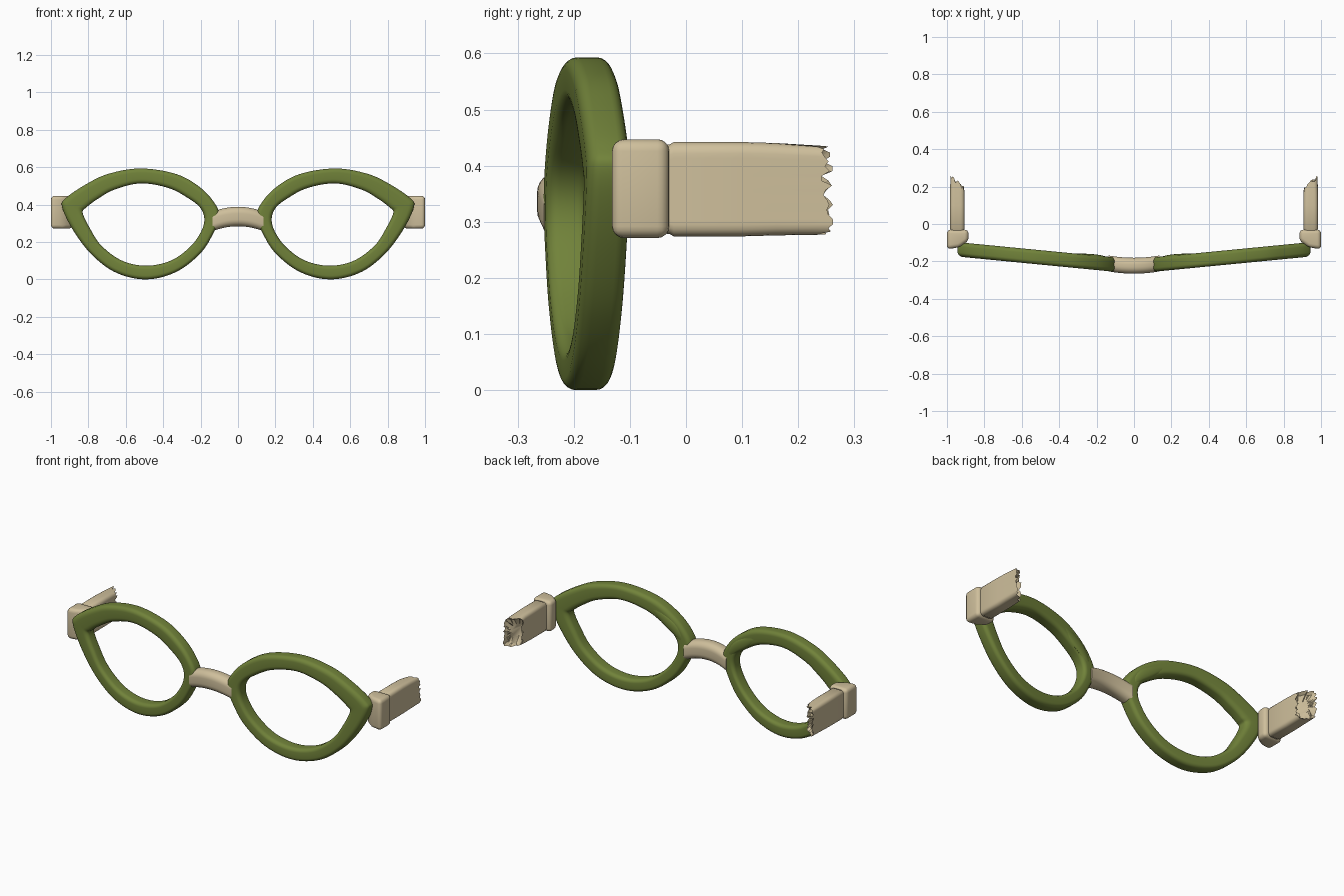
import bpy, bmesh, random
from math import sin, cos, pi, copysign
from mathutils import Vector

random.seed(4)
cube = bpy.data.objects.get("Cube")
if cube:
    bpy.data.objects.remove(cube, do_unlink=True)


def material(name, color):
    m = bpy.data.materials.new(name)
    m.use_nodes = True
    m.diffuse_color = color
    m.node_tree.nodes["Principled BSDF"].inputs["Base Color"].default_value = color
    return m


GREEN = material("olive green", (0.165, 0.225, 0.042, 1))
TAN = material("warm tan", (0.62, 0.52, 0.33, 1))


def round_rect(w, h, r, steps=5):
    """Outline of a rounded rectangle centred on the origin."""
    pts = []
    for q in range(4):
        for i in range(steps + 1):
            a = (q + i / steps) * pi / 2
            mid = (q + 0.5) * pi / 2
            pts.append((copysign(w / 2 - r, cos(mid)) + r * cos(a),
                        copysign(h / 2 - r, sin(mid)) + r * sin(a)))
    return pts


def finish(name, bm, mat, angle=50):
    bmesh.ops.recalc_face_normals(bm, faces=bm.faces[:])
    mesh = bpy.data.meshes.new(name)
    bm.to_mesh(mesh)
    bm.free()
    mesh.materials.append(mat)
    ob = bpy.data.objects.new(name, mesh)
    bpy.context.collection.objects.link(ob)
    bpy.ops.object.select_all(action='DESELECT')
    ob.select_set(True)
    bpy.context.view_layer.objects.active = ob
    bpy.ops.object.shade_smooth_by_angle(angle=angle * pi / 180)
    return ob


def loft(name, rings, mat, closed=False, angle=50):
    """Skin a list of equal rings, capped unless closed."""
    bm = bmesh.new()
    vs = [[bm.verts.new(p) for p in ring] for ring in rings]
    n = len(vs[0])
    for k in range(len(vs) if closed else len(vs) - 1):
        a, b = vs[k], vs[(k + 1) % len(vs)]
        for i in range(n):
            j = (i + 1) % n
            bm.faces.new((a[i], a[j], b[j], b[i]))
    if not closed:
        bm.faces.new(vs[0])
        bm.faces.new(vs[-1])
    return finish(name, bm, mat, angle)


def smooth_loop(points, steps=8):
    """Closed Catmull-Rom curve through the points."""
    p = [Vector(q) for q in points]
    n = len(p)
    out = []
    for i in range(n):
        a, b, c, d = (p[(i + k) % n] for k in (-1, 0, 1, 2))
        for s in range(steps):
            t = s / steps
            out.append(0.5 * (2 * b + (c - a) * t + (2 * a - 5 * b + 4 * c - d) * t * t
                              + (3 * b - a - 3 * c + d) * t ** 3))
    return out


def rim_y(x):
    return -0.227 + 0.097 * x


# Rim outlines, anticlockwise from the nose side over the bottom
OUTER = smooth_loop([(0.1, 0.33), (0.13, 0.25), (0.2, 0.14), (0.33, 0.04), (0.49, 0),
                     (0.65, 0.035), (0.78, 0.13), (0.88, 0.26), (0.94, 0.385),
                     (0.92, 0.435), (0.81, 0.51), (0.69, 0.565), (0.52, 0.593),
                     (0.33, 0.563), (0.2, 0.49), (0.12, 0.4)])
INNER = smooth_loop([(0.18, 0.32), (0.2, 0.25), (0.26, 0.17), (0.36, 0.1), (0.49, 0.073),
                     (0.62, 0.1), (0.73, 0.18), (0.79, 0.27), (0.83, 0.355),
                     (0.81, 0.385), (0.75, 0.43), (0.66, 0.48), (0.52, 0.513),
                     (0.37, 0.488), (0.26, 0.43), (0.2, 0.38)])
SECTION = round_rect(1, 1, 0.28)


def rim(name, s):
    rings = []
    for o, i in zip(OUTER, INNER):
        ring = []
        for u, v in SECTION:
            p = i.lerp(o, u + 0.5)
            ring.append((s * p.x, rim_y(p.x) + v * 0.077, p.y))
        rings.append(ring)
    loft(name, rings, GREEN, closed=True)


def nose_pad(name, s):
    """Slim leaf lying on the back of the rim beside the bridge."""
    rings = []
    n = len(OUTER)
    first, last = n - 26, n - 2
    for k in range(first, last + 1):
        taper = 0.05 + sin(pi * (k - first) / (last - first))
        ring = []
        for a in range(12):
            t = 2 * pi * a / 12
            p = INNER[k].lerp(OUTER[k], 0.42 + 0.36 * taper * cos(t))
            ring.append((s * p.x, rim_y(p.x) + 0.032 + 0.012 * taper * sin(t), p.y))
        rings.append(ring)
    loft(name, rings, GREEN)


def hinge_block(name, s):
    bm = bmesh.new()
    # Plan outline with the inner front corner cut back
    plan = [(0.885, -0.03), (1, -0.03), (1, -0.135), (0.935, -0.125), (0.885, -0.09)]
    low = [bm.verts.new((s * x, y, 0.271)) for x, y in plan]
    top = [bm.verts.new((s * x, y, 0.447)) for x, y in plan]
    bm.faces.new(low)
    bm.faces.new(top)
    for i in range(len(plan)):
        j = (i + 1) % len(plan)
        bm.faces.new((low[i], low[j], top[j], top[i]))
    bmesh.ops.recalc_face_normals(bm, faces=bm.faces[:])
    bmesh.ops.bevel(bm, geom=bm.edges[:], offset=0.021, segments=4, profile=0.5,
                    affect='EDGES', clamp_overlap=True)
    finish(name, bm, TAN)


def temple_arm(name, s):
    """Short arm ending in a ragged slanted break."""
    outline = []
    base = round_rect(0.078, 0.168, 0.02, 4)
    for i, (x, z) in enumerate(base):
        nx, nz = base[(i + 1) % len(base)]
        cuts = max(1, int(((nx - x) ** 2 + (nz - z) ** 2) ** 0.5 / 0.009))
        outline += [(x + (nx - x) * c / cuts, z + (nz - z) * c / cuts) for c in range(cuts)]

    def ring(y, size):
        return [(s * (0.945 + x * size), y, 0.358 + z * size) for x, z in outline]

    def break_ring(size, depth):
        return [(s * (0.945 + x * size), 0.222 + 0.8 * x - depth + random.uniform(-0.012, 0.012),
                 0.356 + z * size) for x, z in outline]

    rings = [ring(-0.05, 0.93), ring(-0.029, 0.95), ring(-0.022, 1), ring(0.1, 1),
             ring(0.16, 0.98), break_ring(0.94, 0), break_ring(0.8, 0.02),
             break_ring(0.4, 0.035)]
    loft(name, rings, TAN, angle=35)


# Arched bridge
bridge_rings = []
for k in range(17):
    t = k / 8 - 1
    bridge_rings.append([(0.135 * t, -0.223 + 0.012 * t * t + v, 0.336 - 0.026 * t * t + w)
                         for v, w in round_rect(0.085, 0.104, 0.036, 6)])
loft("bridge", bridge_rings, TAN)

for side, s in (("left", 1), ("right", -1)):
    rim(side + "_rim", s)
    nose_pad(side + "_nose_pad", s)
    hinge_block(side + "_hinge_block", s)
    temple_arm(side + "_temple_arm", s)
